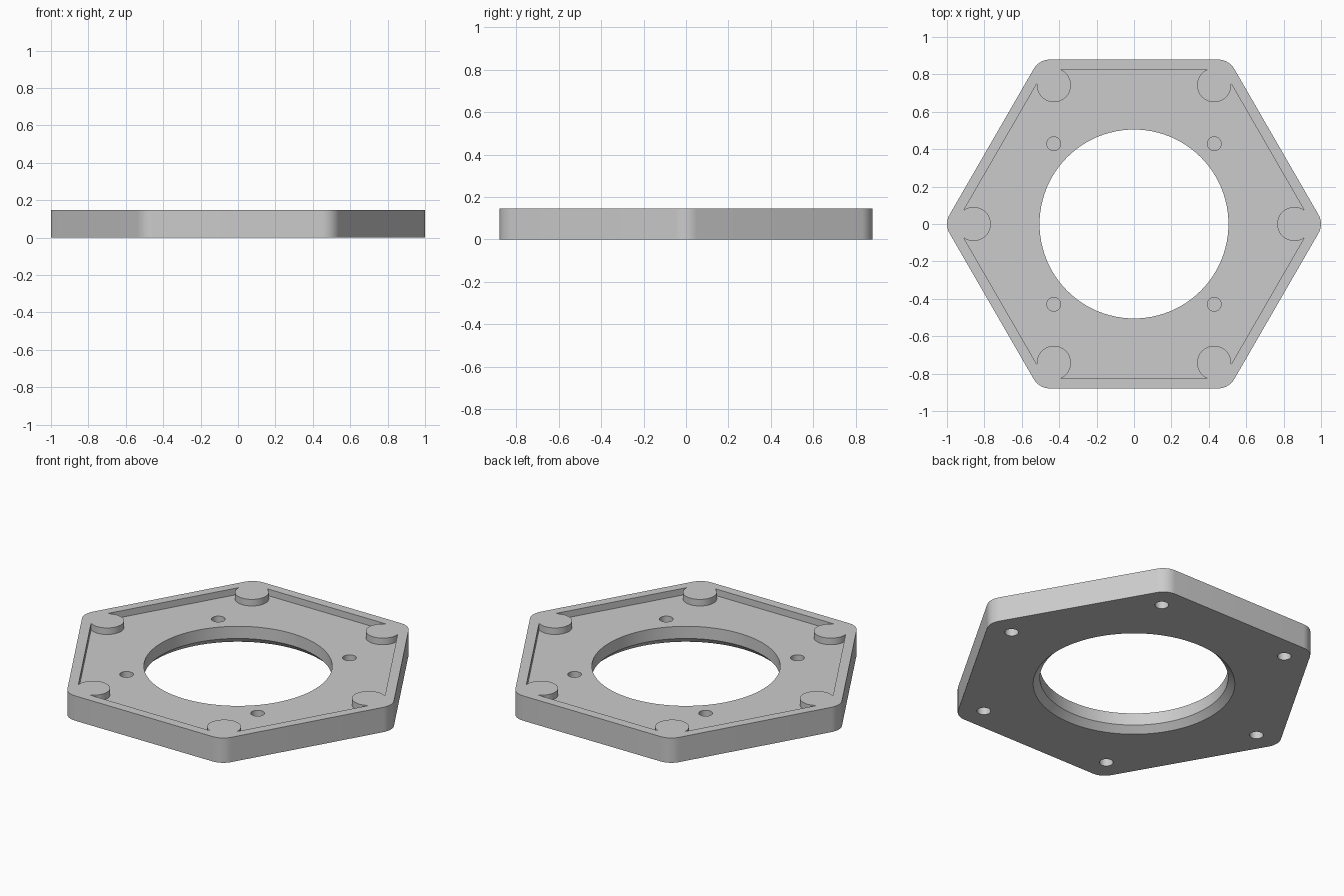
import bpy
import bmesh
from math import radians, cos, sin, acos, degrees

if "Cube" in bpy.data.objects:
    bpy.data.objects.remove(bpy.data.objects["Cube"])

HEIGHT = 0.147
APOTHEM = 0.879          # centre to flat side
FILLET = 0.1             # rounding of the six corners
POCKET_APOTHEM = 0.825
POCKET_FLOOR = 0.108
BOSS_DIST, BOSS_R = 0.857, 0.091
BORE_R, CHAMFER = 0.505, 0.036
HOLE_R = 0.037
CORNERS = [60 * i for i in range(6)]

grey = bpy.data.materials.new("plain grey")
grey.use_nodes = True
colour = (0.6, 0.6, 0.6, 1)
grey.diffuse_color = colour
grey.node_tree.nodes["Principled BSDF"].inputs["Base Color"].default_value = colour


def arc(cx, cy, r, start, end, steps):
    """Points on an arc, angles in degrees."""
    angles = [radians(start + (end - start) * i / steps) for i in range(steps + 1)]
    return [(cx + r * cos(a), cy + r * sin(a)) for a in angles]


def circle(cx, cy, r, steps):
    return arc(cx, cy, r, 0, 360, steps)[:-1]


def on_corner(angle, dist):
    return dist * cos(radians(angle)), dist * sin(radians(angle))


def loft(name, layers):
    """Closed solid through stacked outlines, given as (points, z) from the bottom up."""
    bm = bmesh.new()
    rings = [[bm.verts.new((x, y, z)) for x, y in pts] for pts, z in layers]
    bm.faces.new(rings[0][::-1])
    bm.faces.new(rings[-1])
    for low, high in zip(rings, rings[1:]):
        n = len(low)
        for i in range(n):
            j = (i + 1) % n
            bm.faces.new((low[i], low[j], high[j], high[i]))
    mesh = bpy.data.meshes.new(name)
    bm.to_mesh(mesh)
    bm.free()
    obj = bpy.data.objects.new(name, mesh)
    mesh.materials.append(grey)
    bpy.context.collection.objects.link(obj)
    return obj


def cut(body, cutter):
    """Subtract a cutter from the body, then discard it."""
    cutter.hide_render = True
    mod = body.modifiers.new("cut", "BOOLEAN")
    mod.operation = "DIFFERENCE"
    mod.solver = "EXACT"
    mod.object = cutter
    bpy.context.view_layer.objects.active = body
    bpy.ops.object.modifier_apply(modifier=mod.name)
    bpy.data.objects.remove(cutter)


# Hexagonal body with rounded corners
outline = []
for a in CORNERS:
    cx, cy = on_corner(a, (APOTHEM - FILLET) / cos(radians(30)))
    outline += arc(cx, cy, FILLET, a - 30, a + 30, 10)
plate = loft("hexagonal_plate", [(outline, 0), (outline, HEIGHT)])

# Shallow top pocket that leaves a rim and six round corner bosses
gap = POCKET_APOTHEM - BOSS_DIST * cos(radians(30))
meet = 30 + degrees(acos(gap / BOSS_R))
pocket = []
for a in CORNERS:
    cx, cy = on_corner(a, BOSS_DIST)
    pocket += arc(cx, cy, BOSS_R, a + 360 - meet, a + meet, 36)
cut(plate, loft("pocket_cutter", [(pocket, POCKET_FLOOR), (pocket, HEIGHT + 0.1)]))

# Central bore, chamfered at the underside
wide = circle(0, 0, BORE_R + CHAMFER + 0.05, 96)
bore = circle(0, 0, BORE_R, 96)
cut(plate, loft("bore_cutter", [(wide, -0.05), (bore, CHAMFER), (bore, HEIGHT + 0.1)]))

# Blind holes in the pocket floor
for sx in (-1, 1):
    for sy in (-1, 1):
        hole = circle(sx * 0.429, sy * 0.429, HOLE_R, 32)
        cut(plate, loft("top_hole_cutter", [(hole, 0.04), (hole, HEIGHT + 0.1)]))

# Blind holes under the corner bosses
for a in CORNERS:
    hole = circle(*on_corner(a, BOSS_DIST), HOLE_R, 32)
    cut(plate, loft("bottom_hole_cutter", [(hole, -0.1), (hole, 0.1)]))

# Smooth round walls, crisp edges
bpy.ops.object.select_all(action="DESELECT")
plate.select_set(True)
bpy.context.view_layer.objects.active = plate
bpy.ops.object.shade_smooth_by_angle(angle=radians(25))
